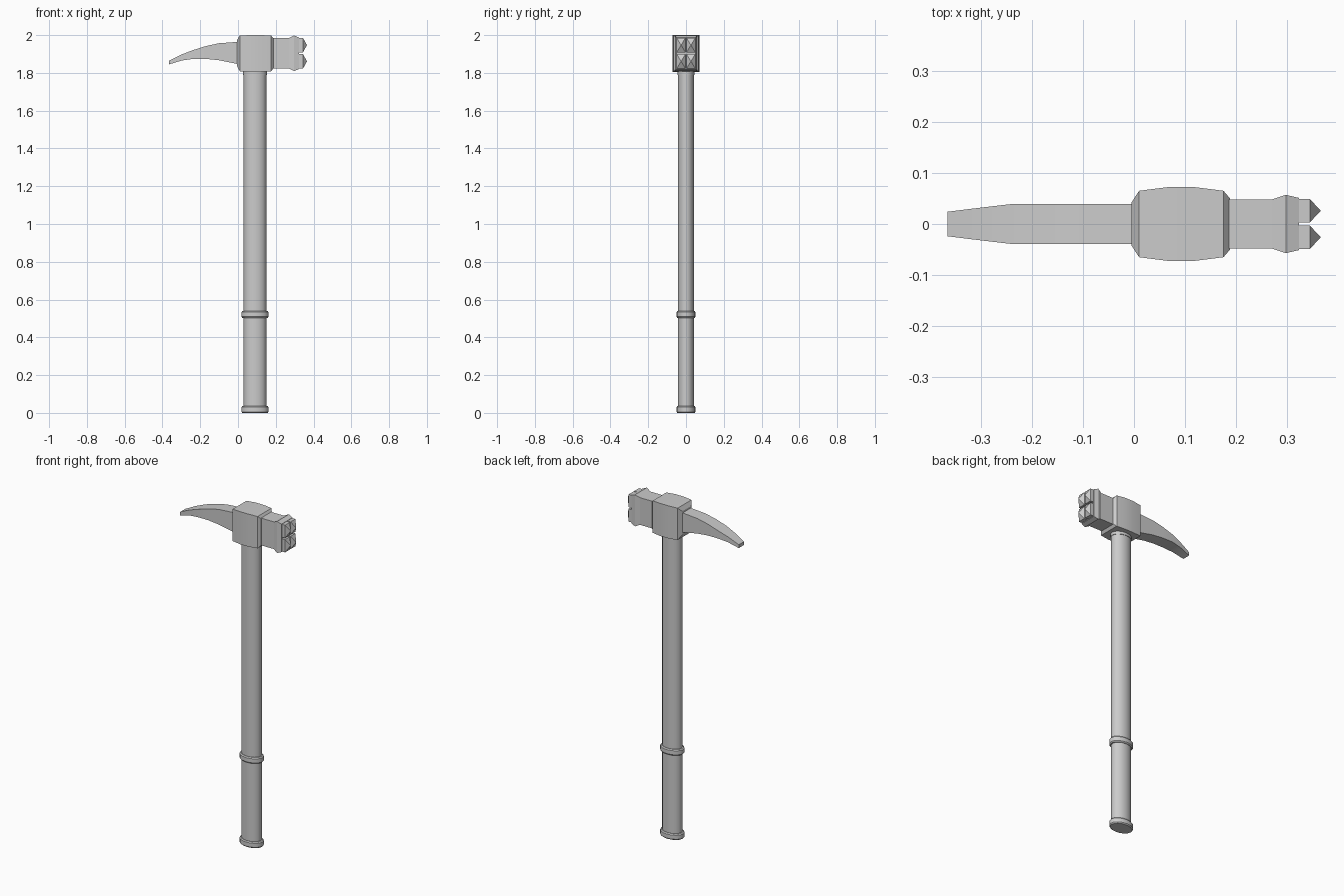
import bpy, math

if "Cube" in bpy.data.objects:
    bpy.data.objects.remove(bpy.data.objects["Cube"])

CX = 0.09  # handle axis


def make(name, verts, faces, angle=None):
    me = bpy.data.meshes.new(name)
    me.from_pydata(verts, [], faces)
    me.update()
    ob = bpy.data.objects.new(name, me)
    bpy.context.collection.objects.link(ob)
    if angle:
        bpy.ops.object.select_all(action='DESELECT')
        ob.select_set(True)
        bpy.context.view_layer.objects.active = ob
        bpy.ops.object.shade_smooth_by_angle(angle=math.radians(angle))
    return ob


def skin(name, loops, angle=None):
    """Bridge equal-length loops and cap both ends."""
    n = len(loops[0])
    verts = [v for loop in loops for v in loop]
    faces = [(k * n + i, k * n + (i + 1) % n, (k + 1) * n + (i + 1) % n, (k + 1) * n + i)
             for k in range(len(loops) - 1) for i in range(n)]
    faces += [tuple(reversed(range(n))), tuple(range(len(verts) - n, len(verts)))]
    return make(name, verts, faces, angle)


def oval(name, sections, n=16):
    """Oval column from (z, radius x, radius y) sections."""
    return skin(name, [[(CX + rx * math.cos(2 * math.pi * i / n),
                         ry * math.sin(2 * math.pi * i / n), z) for i in range(n)]
                       for z, rx, ry in sections], 35)


def bar(name, sections, yc=0, angle=None):
    """Rectangular bar along x from (x, half width, bottom, top) sections."""
    return skin(name, [[(x, yc - h, a), (x, yc + h, a), (x, yc + h, b), (x, yc - h, b)]
                       for x, h, a, b in sections], angle)


# Handle shaft and collar under the head
oval("handle", [(0.01, 0.06, 0.043), (1.8, 0.06, 0.043)])
oval("head_collar", [(1.79, 0.063, 0.046), (1.83, 0.063, 0.046)])

# Grip rings
for name, z in (("pommel_ring", 0.0), ("grip_ring", 0.503)):
    oval(name, [(z, 0.067, 0.046), (z + 0.006, 0.072, 0.051),
                (z + 0.03, 0.072, 0.051), (z + 0.036, 0.067, 0.046)])

# Central head block
bar("head_block", [(-0.005, 0.042, 1.835, 1.975), (0.01, 0.065, 1.808, 1.998),
                   (0.065, 0.072, 1.806, 2.0), (0.12, 0.072, 1.806, 2.0),
                   (0.175, 0.065, 1.808, 1.998), (0.188, 0.05, 1.825, 1.982)], angle=25)

# Curved pick
bar("pick", [(-0.365, 0.024, 1.845, 1.865), (-0.30, 0.032, 1.865, 1.897),
             (-0.24, 0.039, 1.874, 1.920), (-0.17, 0.039, 1.874, 1.942),
             (-0.10, 0.039, 1.867, 1.957), (0.01, 0.039, 1.845, 1.965)], angle=25)

# Hammer neck and flared face
bar("hammer", [(0.17, 0.048, 1.823, 1.985), (0.27, 0.048, 1.823, 1.985),
               (0.297, 0.057, 1.81, 1.998), (0.323, 0.051, 1.82, 1.987)])

# Four pyramid studs on the hammer face
for y in (-0.026, 0.026):
    for z in (1.861, 1.947):
        bar("stud", [(0.32, 0.023, z - 0.038, z + 0.038), (0.344, 0.023, z - 0.038, z + 0.038),
                     (0.365, 0.0005, z - 0.0005, z + 0.0005)], yc=y)
